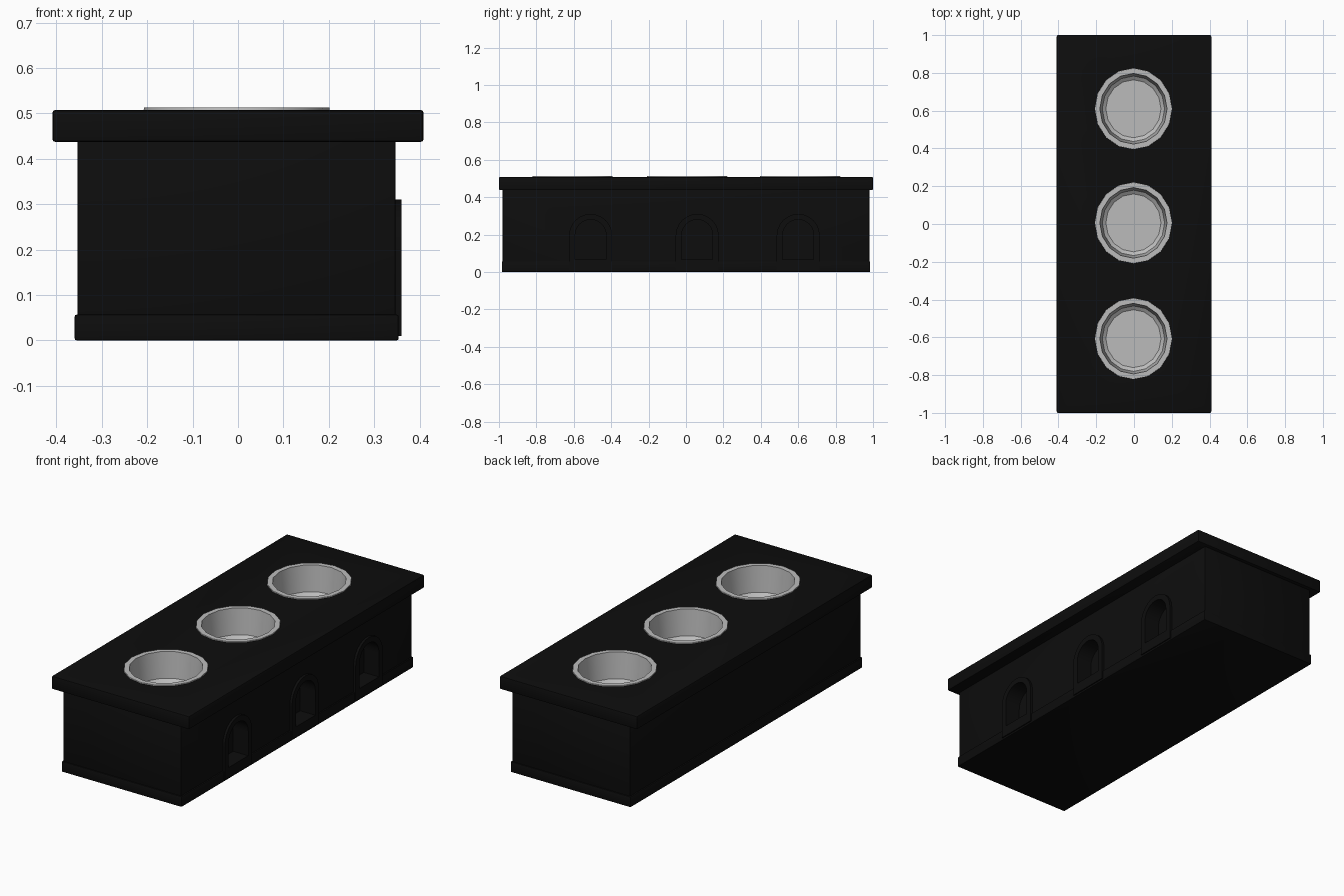
import bpy, bmesh, math

old = bpy.data.objects.get("Cube")
if old:
    bpy.data.objects.remove(old, do_unlink=True)


def make_material(name, value):
    m = bpy.data.materials.new(name)
    m.use_nodes = True
    colour = (value, value, value, 1)
    m.diffuse_color = colour
    m.node_tree.nodes["Principled BSDF"].inputs["Base Color"].default_value = colour
    return m


BLACK = make_material("black", 0.004)
GREY = make_material("light grey", 0.5)
CENTRE_X = -0.003
SIDES = 16


def finish(name, bm, material):
    bmesh.ops.recalc_face_normals(bm, faces=bm.faces)
    mesh = bpy.data.meshes.new(name)
    bm.to_mesh(mesh)
    bm.free()
    mesh.materials.append(material)
    ob = bpy.data.objects.new(name, mesh)
    bpy.context.collection.objects.link(ob)
    return ob


def apply(ob, mod):
    bpy.context.view_layer.objects.active = ob
    bpy.ops.object.modifier_apply(modifier=mod.name)


def block(name, half_x, half_y, z0, z1, bevel, cx=CENTRE_X):
    bm = bmesh.new()
    bmesh.ops.create_cube(bm, size=1)
    for v in bm.verts:
        v.co = (cx + v.co.x * 2 * half_x, v.co.y * 2 * half_y,
                z0 + (v.co.z + 0.5) * (z1 - z0))
    ob = finish(name, bm, BLACK)
    mod = ob.modifiers.new("Bevel", "BEVEL")
    mod.width = bevel
    mod.segments = 2
    apply(ob, mod)
    return ob


def arch(name, cy, half, z0, top, x0, x1):
    """Round-headed panel extruded along x."""
    spring = top - half
    outline = [(cy - half, z0), (cy + half, z0)]
    for i in range(13):
        a = math.pi * i / 12
        outline.append((cy + half * math.cos(a), spring + half * math.sin(a)))
    bm = bmesh.new()
    face = bm.faces.new([bm.verts.new((x0, y, z)) for y, z in outline])
    moved = bmesh.ops.extrude_face_region(bm, geom=[face])["geom"]
    for v in moved:
        if isinstance(v, bmesh.types.BMVert):
            v.co.x = x1
    return finish(name, bm, BLACK)


def lathe(name, cy, profile, material, cap_both=False):
    """Slightly oval turned form from (radius, height) points."""
    bm = bmesh.new()
    rings = []
    for r, z in profile:
        rings.append([bm.verts.new((CENTRE_X + r * math.cos(math.tau * i / SIDES),
                                    cy + 1.05 * r * math.sin(math.tau * i / SIDES), z))
                      for i in range(SIDES)])
    for a, b in zip(rings, rings[1:]):
        for i in range(SIDES):
            j = (i + 1) % SIDES
            bm.faces.new((a[i], a[j], b[j], b[i]))
    bm.faces.new(rings[-1])
    if cap_both:
        bm.faces.new(rings[0])
    ob = finish(name, bm, material)
    if not cap_both:
        # open shell: make the floor face upward
        mesh = ob.data
        if mesh.polygons[-1].normal.z < 0:
            mesh.flip_normals()
    return ob


def cut(targets, cutter):
    for ob in targets:
        mod = ob.modifiers.new("Cut", "BOOLEAN")
        mod.operation = "DIFFERENCE"
        mod.solver = "EXACT"
        mod.object = cutter
        apply(ob, mod)
    bpy.data.objects.remove(cutter, do_unlink=True)


# Stacked body
base = block("base_plinth", 0.357, 0.985, 0, 0.057, 0.005)
body = block("body", 0.35, 0.98, 0.03, 0.445, 0.003)
slab = block("top_slab", 0.409, 1.0, 0.437, 0.508, 0.007, 0)

# Arched niches with raised surrounds on one long side
for n, cy in enumerate((-0.51, 0.06, 0.60), 1):
    frame = arch(f"niche_surround_{n}", cy, 0.115, 0.01, 0.31, 0.335, 0.36)
    niche = arch("niche_cutter", cy, 0.083, 0.066, 0.28, 0.27, 0.4)
    cut((frame, body), niche)

# Round wells with pale liners in the top
for n, cy in enumerate((-0.607, 0.006, 0.61), 1):
    hole = lathe("well_cutter", cy, [(0.192, 0.6), (0.192, 0.345)], BLACK, True)
    cut((slab, body), hole)
    liner = lathe(f"well_liner_{n}", cy,
                  [(0.206, 0.5), (0.204, 0.513), (0.178, 0.513),
                   (0.165, 0.375), (0.146, 0.36)], GREY)

# Shading
for ob in bpy.data.objects:
    if ob.type == "MESH":
        bpy.ops.object.select_all(action="DESELECT")
        ob.select_set(True)
        bpy.context.view_layer.objects.active = ob
        bpy.ops.object.shade_smooth_by_angle(angle=math.radians(30))
